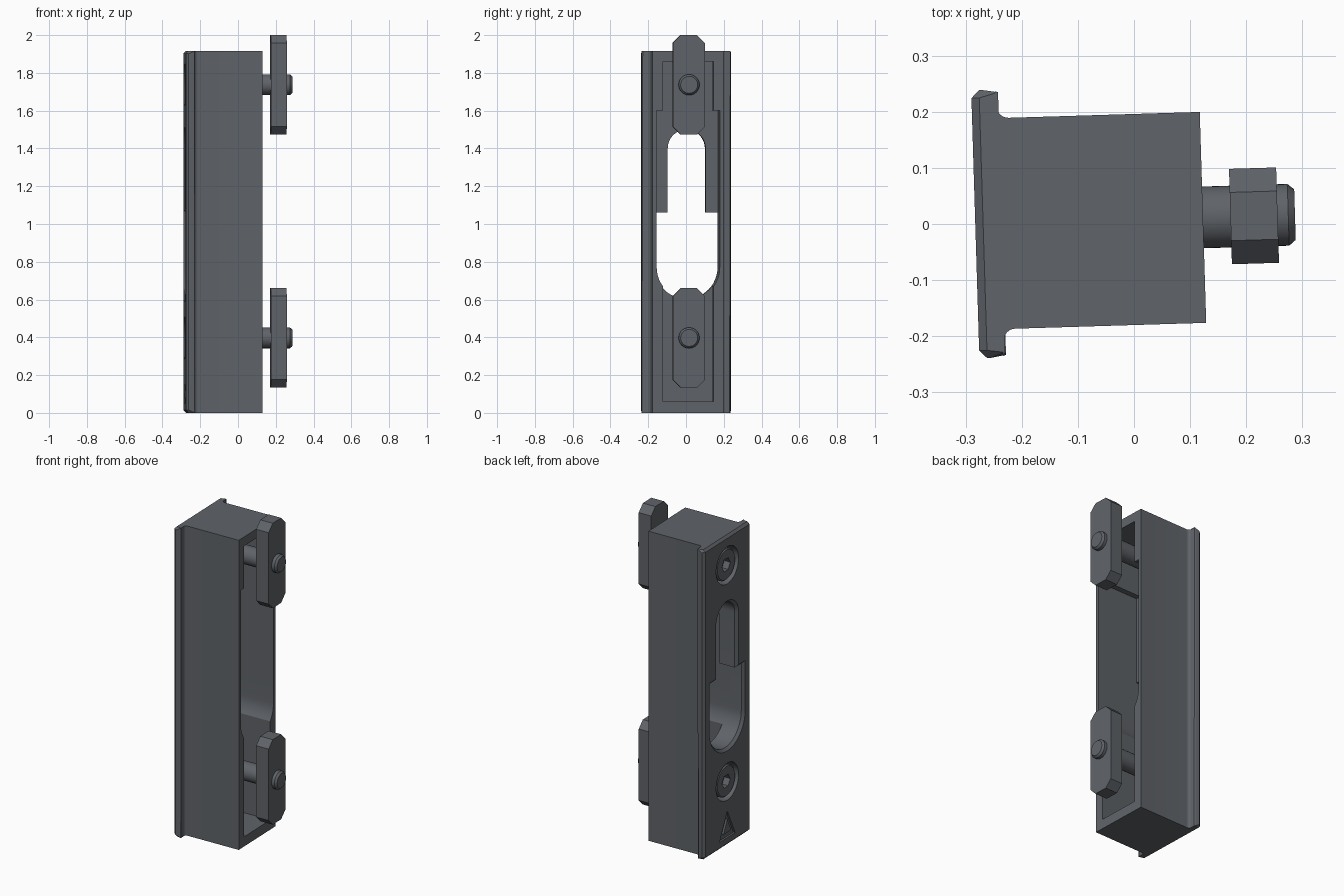
import bpy, bmesh
from math import pi, sin, cos, radians
from mathutils import Matrix

if "Cube" in bpy.data.objects:
    bpy.data.objects.remove(bpy.data.objects["Cube"], do_unlink=True)

metal = bpy.data.materials.new("dark grey metal")
metal.use_nodes = True
GREY = (0.115, 0.125, 0.14, 1)
metal.diffuse_color = GREY
metal.node_tree.nodes["Principled BSDF"].inputs["Base Color"].default_value = GREY

BOLT_Z = (0.397, 1.737)
HEIGHT = 1.917
FACE = -0.283    # outer face of the flange
FLOOR = -0.16    # inner face of the flange plate
OPEN = 0.123     # open rim of the housing
TILT = Matrix.Translation((0, 0.008, 0)) @ Matrix.Rotation(radians(1.75), 4, 'Z')


def make(name, bm):
    bmesh.ops.recalc_face_normals(bm, faces=bm.faces)
    mesh = bpy.data.meshes.new(name)
    bm.to_mesh(mesh)
    bm.free()
    mesh.materials.append(metal)
    ob = bpy.data.objects.new(name, mesh)
    bpy.context.collection.objects.link(ob)
    return ob


def loft(name, sections):
    """Join (x, outline of y/z points) sections into one closed solid."""
    bm = bmesh.new()
    rings = [[bm.verts.new((x, y, z)) for y, z in pts] for x, pts in sections]
    for a, b in zip(rings, rings[1:]):
        n = len(a)
        for i in range(n):
            j = (i + 1) % n
            bm.faces.new((a[i], a[j], b[j], b[i]))
    bm.faces.new(rings[0])
    bm.faces.new(rings[-1])
    return make(name, bm)


def arc(cy, cz, r, start, end, n=16):
    return [(cy + r * cos(start + (end - start) * i / n),
             cz + r * sin(start + (end - start) * i / n)) for i in range(n + 1)]


def circle(z, r, n=40):
    return arc(0, z, r, 0, 2 * pi, n)[:-1]


def rect(half, z0, z1):
    return [(-half, z0), (half, z0), (half, z1), (-half, z1)]


def keyhole(grow):
    """Wide rounded lower opening with a narrow slot above it."""
    wide, slim, step = 0.167 + grow, 0.1 + grow, 1.06 + grow
    return (arc(0, 0.77, wide, pi, 2 * pi, 24) + [(wide, step), (slim, step)]
            + arc(0, 1.4, slim, 0, pi, 24) + [(-slim, step), (-wide, step)])


def cut(target, cutters):
    for c in cutters:
        c.hide_render = True
        m = target.modifiers.new("cut", 'BOOLEAN')
        m.operation, m.solver, m.object = 'DIFFERENCE', 'EXACT', c
    graph = bpy.context.evaluated_depsgraph_get()
    mesh = bpy.data.meshes.new_from_object(target.evaluated_get(graph))
    target.modifiers.clear()
    target.data = mesh
    for c in cutters:
        bpy.data.objects.remove(c, do_unlink=True)


def triangle(size):
    return [(-0.08 * size, 0.115 - 0.065 * size), (0.08 * size, 0.115 - 0.065 * size),
            (0, 0.115 + 0.1 * size)]


# Housing: flanged cross-section with filleted roots, extruded upwards
half = [(FACE, 0.239), (-0.25, 0.239), (-0.241, 0.236), (-0.238, 0.227), (-0.238, 0.208)]
half += [(-0.218 + y, 0.208 + z) for y, z in arc(0, 0, 0.02, pi, 1.5 * pi, 6)[1:]]
half += [(OPEN, 0.188)]
outline = half + [(x, -y) for x, y in reversed(half)]
bm = bmesh.new()
base = bm.faces.new([bm.verts.new((x, y, 0)) for x, y in outline])
top = bmesh.ops.extrude_face_region(bm, geom=[base])["geom"]
bmesh.ops.translate(bm, vec=(0, 0, HEIGHT),
                    verts=[v for v in top if isinstance(v, bmesh.types.BMVert)])
rim = [e for e in bm.edges if all(v.co.x < FACE + 0.001 for v in e.verts)
       or all(abs(v.co.y) > 0.238 for v in e.verts)]
bmesh.ops.bevel(bm, geom=rim, offset=0.014, segments=1, affect='EDGES')
housing = make("housing", bm)

# Hollow inside, keyhole with chamfered rim, counterbores
cutters = [
    loft("pocket", [(FLOOR, rect(0.134, 0.06, 1.86)), (0.3, rect(0.134, 0.06, 1.86))]),
    loft("wide_pocket", [(FLOOR, rect(0.167, 0.9, 1.6)), (0.3, rect(0.167, 0.9, 1.6))]),
    loft("keyhole", [(-0.4, keyhole(0.016)), (FACE, keyhole(0.016)),
                     (FACE + 0.016, keyhole(0)), (0.3, keyhole(0))]),
]
for z in BOLT_Z:
    cutters.append(loft("counterbore", [(-0.4, circle(z, 0.115)), (-0.21, circle(z, 0.115))]))
cutters.append(loft("arrow_recess", [(-0.4, triangle(1)), (FACE + 0.012, triangle(1))]))
cut(housing, cutters)
parts = [housing]

# Raised centre of the engraved arrow mark
parts.append(loft("arrow_mark", [(FACE, triangle(0.5)), (FACE + 0.02, triangle(0.5))]))

# Bolts and clamp plates
for z, place in zip(BOLT_Z, ("lower", "upper")):
    bolt = loft(place + "_bolt", [
        (-0.275, circle(z, 0.09)), (-0.268, circle(z, 0.097)), (-0.2, circle(z, 0.097)),
        (-0.2, circle(z, 0.055)), (0.275, circle(z, 0.055)), (0.287, circle(z, 0.045))])
    cut(bolt, [loft("hex_socket", [(-0.4, circle(z, 0.042, 6)), (-0.235, circle(z, 0.042, 6))])])
    h, w, c = 0.263, 0.085, 0.042
    plate = [(-w, z - h + c), (-w + c, z - h), (w - c, z - h), (w, z - h + c),
             (w, z + h - c), (w - c, z + h), (-w + c, z + h), (-w, z + h - c)]
    parts += [bolt, loft(place + "_clamp_plate", [(0.172, plate), (0.256, plate)])]

# Slight turn of the whole assembly, smooth rounds with sharp edges kept
bpy.ops.object.select_all(action='DESELECT')
for ob in parts:
    ob.data.transform(TILT)
    ob.select_set(True)
bpy.context.view_layer.objects.active = housing
bpy.ops.object.shade_smooth_by_angle(angle=radians(30))
